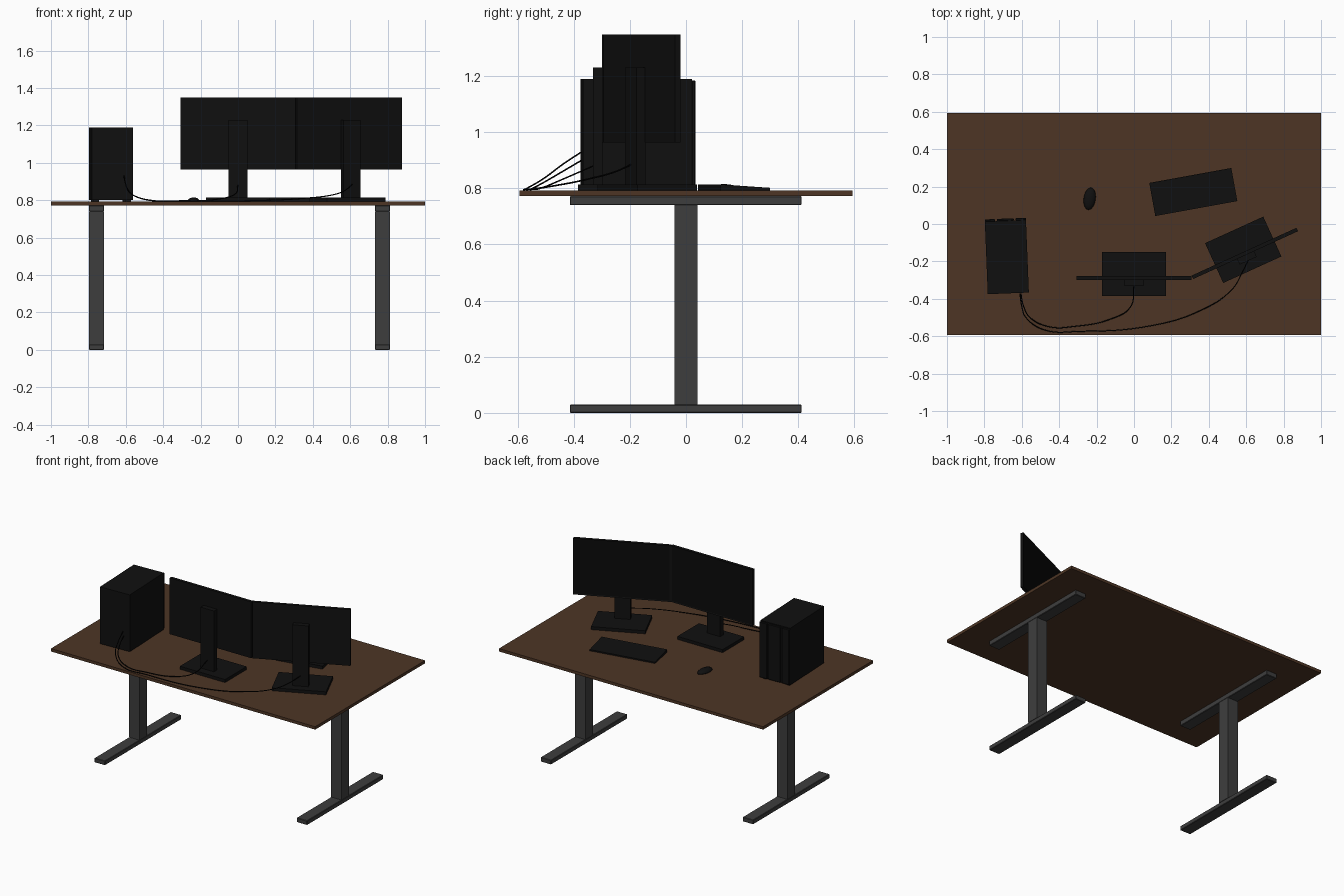
import bpy, bmesh, math
from mathutils import Matrix, Vector

if "Cube" in bpy.data.objects:
    bpy.data.objects.remove(bpy.data.objects["Cube"])


def material(name, rgb):
    m = bpy.data.materials.new(name)
    m.diffuse_color = (*rgb, 1)
    m.use_nodes = True
    m.node_tree.nodes["Principled BSDF"].inputs["Base Color"].default_value = m.diffuse_color
    return m


WOOD = material("brown wood", (0.075, 0.036, 0.018))
METAL = material("dark grey metal", (0.048, 0.048, 0.048))
PLASTIC = material("black plastic", (0.005, 0.005, 0.005))
SCREEN = material("screen black", (0.003, 0.003, 0.003))
RUBBER = material("cable black", (0.001, 0.001, 0.001))

TOP = 0.793  # height of the desk surface


def add(name, bm, mats, matrix=Matrix()):
    me = bpy.data.meshes.new(name)
    bm.normal_update()
    bm.to_mesh(me)
    bm.free()
    for m in mats:
        me.materials.append(m)
    ob = bpy.data.objects.new(name, me)
    bpy.context.collection.objects.link(ob)
    ob.matrix_world = matrix
    return ob


def cube(x, y, z):
    """Box mesh from three (min, max) ranges."""
    bm = bmesh.new()
    bmesh.ops.create_cube(bm, size=1)
    for v in bm.verts:
        v.co = [r[0] if c < 0 else r[1] for c, r in zip(v.co, (x, y, z))]
    return bm


def box(name, x, y, z, mat, matrix=Matrix(), bevel=0):
    ob = add(name, cube(x, y, z), [mat], matrix)
    if bevel:
        mod = ob.modifiers.new("bevel", "BEVEL")
        mod.width = bevel
        mod.segments = 1
    return ob


def place(x, y, z, degrees):
    return Matrix.Translation((x, y, z)) @ Matrix.Rotation(math.radians(degrees), 4, "Z")


# Desk top and the two T-shaped legs
box("desk_top", (-1, 1), (-0.594, 0.594), (0.773, TOP), WOOD)
for side, cx in (("left", -0.757), ("right", 0.773)):
    x = (cx - 0.04, cx + 0.04)
    box(side + "_foot", x, (-0.414, 0.412), (0, 0.03), METAL, bevel=0.003)
    box(side + "_leg_column", x, (-0.041, 0.041), (0.03, 0.74), METAL)
    box(side + "_top_rail", x, (-0.414, 0.412), (0.74, 0.773), METAL, bevel=0.003)


# Monitors: origin is the centre of the base, the screen faces +y
def monitor(prefix, matrix):
    box(prefix + "_base", (-0.171, 0.171), (-0.117, 0.117), (0, 0.021), PLASTIC, matrix)
    box(prefix + "_column", (-0.05, 0.05), (-0.064, -0.03), (0.02, 0.437), PLASTIC, matrix)
    bm = cube((-0.308, 0.308), (-0.031, -0.011), (0.171, 0.556))
    bm.normal_update()
    face = max(bm.faces, key=lambda f: f.normal.y)
    bmesh.ops.inset_individual(bm, faces=[face], thickness=0.01, depth=-0.002)
    face.material_index = 1
    add(prefix + "_panel", bm, [PLASTIC, SCREEN], matrix)


monitor("middle_monitor", place(0, -0.2675, TOP, 0))
monitor("side_monitor", place(0.584, -0.138, TOP, 24.5))

# Computer tower with a ribbed front on the +y side
tower = place(-0.680, -0.171, TOP, 2.3)
box("tower_case", (-0.11, 0.11), (-0.2, 0.188), (0.008, 0.397), PLASTIC, tower)
for i, (a, b) in enumerate(((-0.11, -0.055), (-0.045, 0.045), (0.055, 0.11))):
    box(f"tower_front_strip_{i + 1}", (a, b), (0.187, 0.2), (0.012, 0.392), PLASTIC, tower, 0.003)
for sx in (-1, 1):
    for sy in (-1, 1):
        cx, cy = sx * 0.085, sy * 0.165
        box("tower_foot", (cx - 0.015, cx + 0.015), (cy - 0.015, cy + 0.015), (0, 0.009), PLASTIC, tower)

# Keyboard: a wedge, lower on the user's (+y) side
bm = cube((-0.223, 0.223), (-0.09, 0.09), (0, 0.021))
for v in bm.verts:
    if v.co.y > 0 and v.co.z > 0:
        v.co.z = 0.009
bm.normal_update()
bmesh.ops.inset_individual(bm, faces=[max(bm.faces, key=lambda f: f.normal.z)], thickness=0.008, depth=-0.002)
add("keyboard", bm, [PLASTIC], place(0.317, 0.171, TOP, 10.3))

# Mouse: flattened half ellipsoid
bm = bmesh.new()
bmesh.ops.create_uvsphere(bm, u_segments=24, v_segments=16, radius=1)
for v in bm.verts:
    v.co = Vector((v.co.x * 0.032, v.co.y * 0.06, max(v.co.z, 0) * 0.022))
bmesh.ops.dissolve_degenerate(bm, dist=1e-6, edges=bm.edges)
for f in bm.faces:
    f.smooth = True
add("mouse", bm, [PLASTIC], place(-0.237, 0.135, TOP, -8))


# Cables from the back of the tower to the monitor columns
def cable(name, points):
    cu = bpy.data.curves.new(name, "CURVE")
    cu.dimensions = "3D"
    cu.bevel_depth = 0.003
    cu.bevel_resolution = 1
    cu.resolution_u = 8
    sp = cu.splines.new("BEZIER")
    sp.bezier_points.add(len(points) - 1)
    for bp, co in zip(sp.bezier_points, points):
        bp.co = co
        bp.handle_left_type = bp.handle_right_type = "AUTO"
    cu.materials.append(RUBBER)
    bpy.context.collection.objects.link(bpy.data.objects.new(name, cu))


cable("middle_monitor_cable", [
    (-0.605, -0.372, 0.90), (-0.59, -0.44, 0.86), (-0.556, -0.50, 0.825), (-0.45, -0.55, 0.798),
    (-0.315, -0.547, 0.797), (-0.13, -0.51, 0.803), (-0.02, -0.445, 0.83), (0, -0.33, 0.88)])
cable("side_monitor_cable", [
    (-0.61, -0.372, 0.93), (-0.60, -0.44, 0.885), (-0.578, -0.50, 0.84), (-0.476, -0.567, 0.80),
    (-0.29, -0.574, 0.797), (0.085, -0.545, 0.798), (0.35, -0.465, 0.81), (0.524, -0.35, 0.833),
    (0.583, -0.25, 0.86), (0.61, -0.195, 0.885)])
